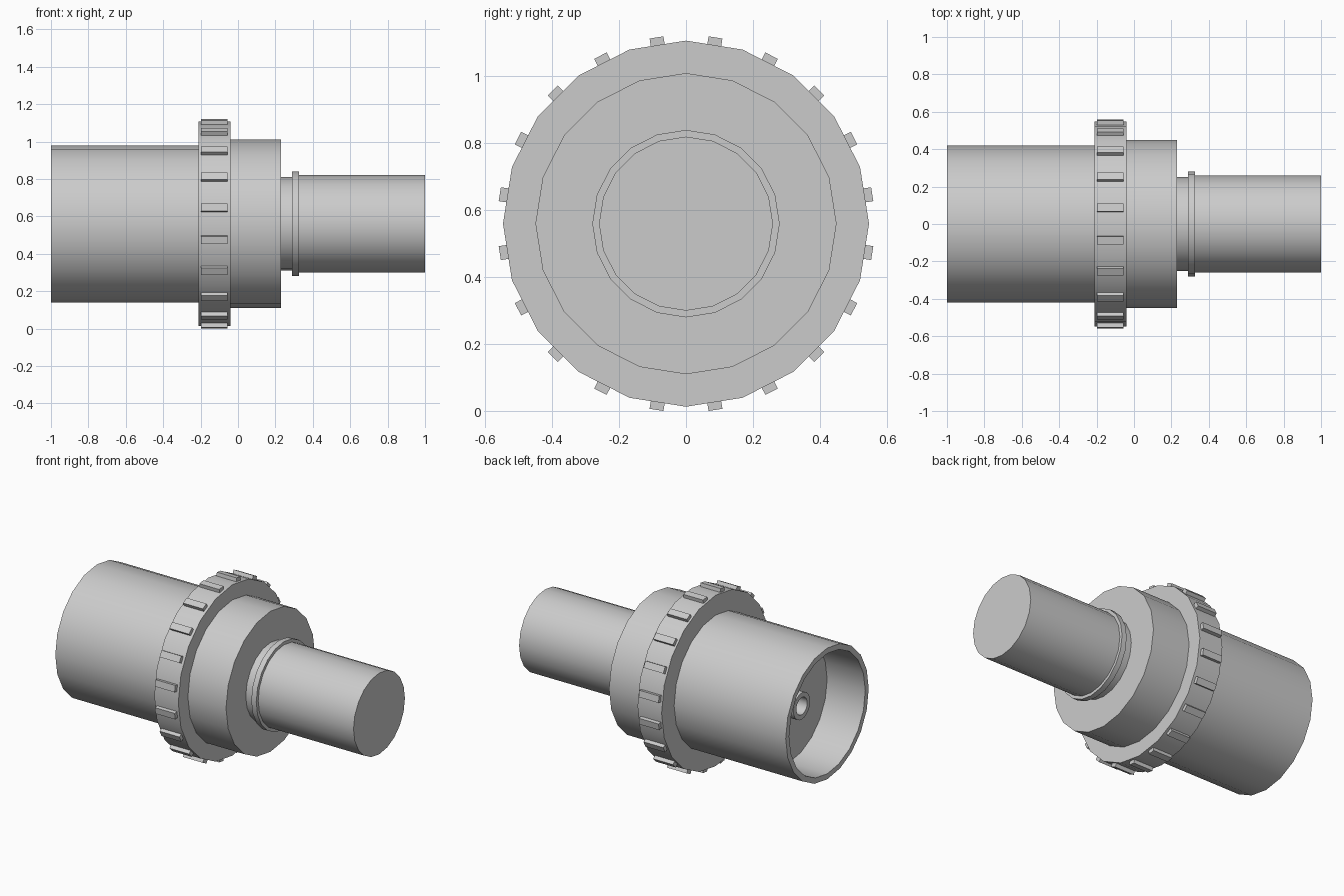
import bpy, bmesh, math
from mathutils import Matrix, Vector

if "Cube" in bpy.data.objects:
    bpy.data.objects.remove(bpy.data.objects["Cube"])

SIDES = 20
AXIS_Z = 0.56
grey = bpy.data.materials.new("plain_grey")
grey.diffuse_color = (0.6, 0.6, 0.6, 1)
grey.use_nodes = True
grey.node_tree.nodes["Principled BSDF"].inputs["Base Color"].default_value = grey.diffuse_color


def finish(bm, name):
    bmesh.ops.remove_doubles(bm, verts=bm.verts, dist=1e-5)
    bmesh.ops.recalc_face_normals(bm, faces=bm.faces)
    mesh = bpy.data.meshes.new(name)
    bm.to_mesh(mesh)
    bm.free()
    mesh.materials.append(grey)
    ob = bpy.data.objects.new(name, mesh)
    ob.location.z = AXIS_Z
    bpy.context.collection.objects.link(ob)
    return ob


def lathe(name, profile):
    """Turn (x, radius) points about the x axis; flat ends are single n-gons."""
    bm = bmesh.new()
    rings = []
    for x, r in profile:
        rings.append([bm.verts.new((x, r * math.sin(a), r * math.cos(a)))
                      for a in (2 * math.pi * i / SIDES for i in range(SIDES))])
    for a, b in zip(rings, rings[1:]):
        for i in range(SIDES):
            j = (i + 1) % SIDES
            bm.faces.new((a[i], a[j], b[j], b[i]))
    bm.faces.new(rings[0])
    bm.faces.new(rings[-1])
    ob = finish(bm, name)
    bpy.ops.object.select_all(action='DESELECT')
    ob.select_set(True)
    bpy.context.view_layer.objects.active = ob
    bpy.ops.object.shade_smooth_by_angle(angle=math.radians(30))
    return ob


# Hollow socket shell, open at the left end
lathe("socket_shell", [(-0.15, 0.42), (-1.0, 0.42), (-1.0, 0.385), (-0.73, 0.385)])
# Hollow contact pin standing on the socket floor
lathe("contact_pin", [(-0.72, 0.085), (-0.82, 0.085), (-0.82, 0.055), (-0.735, 0.055)])
# Grip collar, main body, neck, flange and cable tube
lathe("grip_collar", [(-0.21, 0.547), (-0.04, 0.547)])
lathe("main_body", [(-0.10, 0.45), (0.23, 0.45)])
lathe("neck", [(0.20, 0.25), (0.30, 0.25)])
lathe("flange", [(0.29, 0.28), (0.325, 0.28)])
lathe("cable_tube", [(0.31, 0.26), (1.0, 0.26)])

# Grip ribs, one on the middle of each collar facet
bm = bmesh.new()
for i in range(SIDES):
    turn = Matrix.Rotation(2 * math.pi * (i + 0.5) / SIDES, 4, 'X')
    place = Matrix.Translation(Vector((-0.127, 0, 0.547)))
    size = Matrix.Diagonal((0.14, 0.042, 0.033, 1))
    bmesh.ops.create_cube(bm, size=1, matrix=turn @ place @ size)
finish(bm, "grip_ribs")
